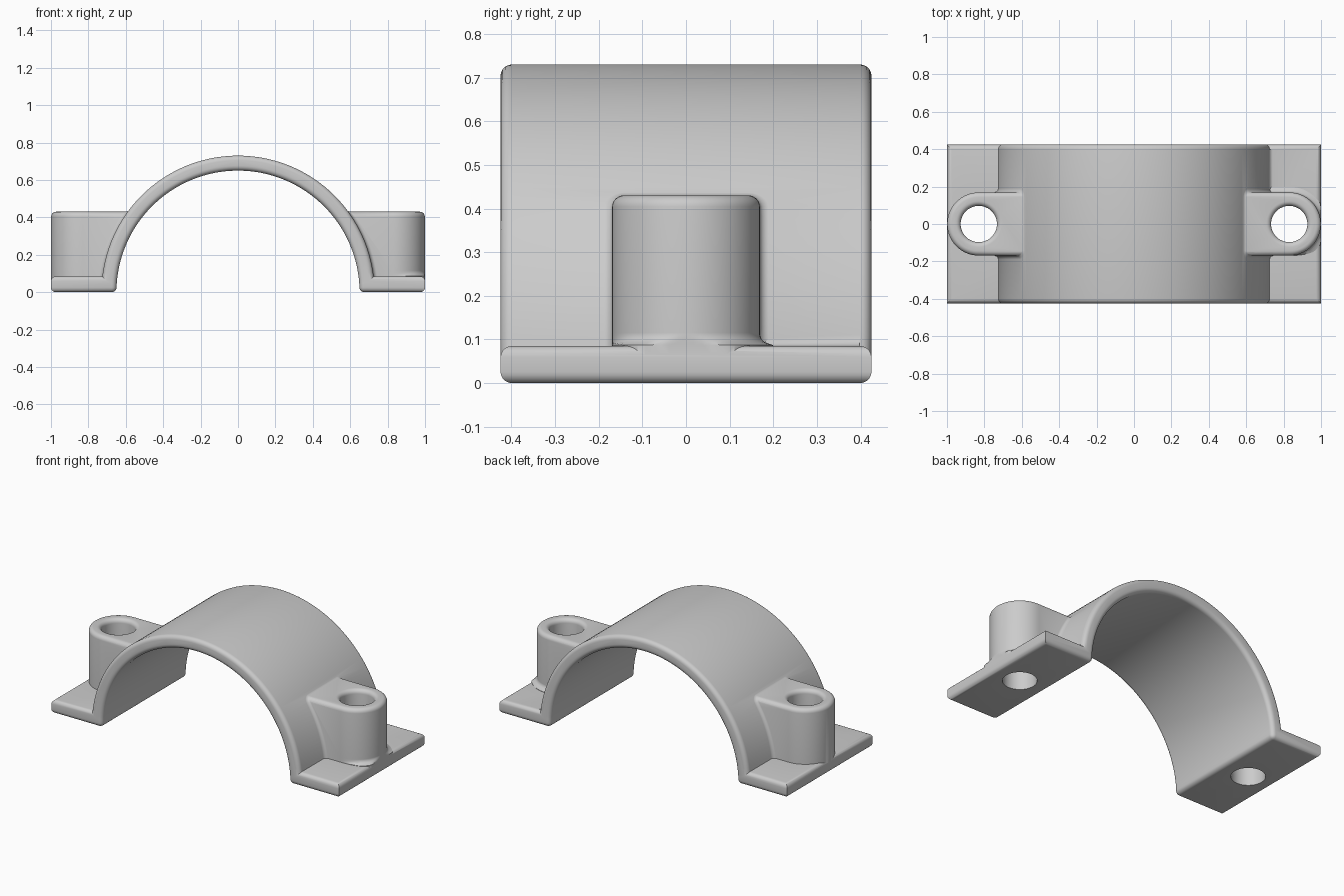
import bpy, bmesh
from math import sin, cos, pi, sqrt, radians

if "Cube" in bpy.data.objects:
    bpy.data.objects.remove(bpy.data.objects["Cube"])

W, FL = 0.425, 0.085          # half width, flange thickness
RO, RI = 0.73, 0.65           # arch radii
BX, BR, BT = 0.83, 0.169, 0.43  # boss centre, radius, top
E = 0.026                     # edge rounding


def loft(name, rings, flip=False, tweak=None):
    """Closed solid through equal-length rings of points."""
    bm = bmesh.new()
    s = -1 if flip else 1
    vs = [[bm.verts.new((s * x, y, z)) for x, y, z in r] for r in rings]
    n = len(vs[0])
    for a, b in zip(vs, vs[1:]):
        for i in range(n):
            j = (i + 1) % n
            bm.faces.new((a[i], a[j], b[j], b[i]))
    bm.faces.new(vs[0])
    bm.faces.new(vs[-1])
    bmesh.ops.recalc_face_normals(bm, faces=bm.faces)
    if tweak:
        tweak(bm)
    me = bpy.data.meshes.new(name)
    bm.to_mesh(me)
    bm.free()
    ob = bpy.data.objects.new(name, me)
    bpy.context.collection.objects.link(ob)
    return ob


def combine(ob, tool, op):
    bpy.context.view_layer.objects.active = ob
    m = ob.modifiers.new(op, 'BOOLEAN')
    m.operation, m.object, m.solver = op, tool, 'EXACT'
    bpy.ops.object.modifier_apply(modifier=m.name)
    bpy.data.objects.remove(tool)


def disc(cx, r, z, n=48):
    return [(cx + r * cos(2 * pi * i / n), r * sin(2 * pi * i / n), z) for i in range(n)]


def fillet(a, p, b, core, n=6):
    """Concave section from a to b bending towards p, closed by a buried core point."""
    out = [core]
    for i in range(n + 1):
        t = i / n
        out.append(tuple((1 - t)**2 * u + 2 * t * (1 - t) * v + t * t * w
                         for u, v, w in zip(a, p, b)))
    return out


# Half-ring arch with two flanges, rounded along its edges
def arc(r, z0, n=80):
    from math import asin
    t0 = asin(z0 / r)
    return [(r * cos(t0 + (pi - 2 * t0) * i / n), r * sin(t0 + (pi - 2 * t0) * i / n))
            for i in range(n + 1)]


prof = ([(1, 0), (1, FL)] + arc(RO, FL) + [(-1, FL), (-1, 0), (-RI, 0)]
        + arc(RI, 0.045)[::-1] + [(RI, 0)])


def round_edges(bm):
    pick = []
    for e in bm.edges:
        a, b = (v.co for v in e.verts)
        if abs(a.y - b.y) > 0.1:
            if abs(a.x) > 0.99 or a.z < 0.001:
                pick.append(e)
        elif not (abs(a.x) > 0.99 and abs(a.x - b.x) < 0.001):
            pick.append(e)
    bmesh.ops.bevel(bm, geom=pick, offset=E, offset_type='OFFSET', segments=5,
                    profile=0.5, affect='EDGES', clamp_overlap=False)
    bmesh.ops.recalc_face_normals(bm, faces=bm.faces)


clamp = loft("pipe_clamp_half", [[(x, y, z) for x, z in prof] for y in (-W, W)], tweak=round_edges)


# Screw boss outline: half circle running straight into the arch
def boss_ring(z, inset=0.0, flare=0.0):
    pts = []
    for i in range(33):
        a = -pi / 2 + pi * i / 32
        r = BR - inset + flare * min(1, (sin(a) + 1) * 4)
        pts.append((min(BX + r * cos(a), 0.999), r * sin(a), z))
    return [(0.5, pts[0][1], z)] + pts + [(0.5, pts[-1][1], z)]


STEPS = [i / 6 for i in range(7)]
for flip in (False, True):
    # Boss with rounded top; the right one has a flared foot
    rings = [boss_ring(0.05, flare=0 if flip else 0.03)]
    if not flip:
        rings += [boss_ring(FL + 0.002 + 0.028 * sin(t * pi / 2), flare=0.03 * (1 - sin(pi / 2 - 0) )
                            if t == 1 else 0.03 * (1 - sqrt(1 - (1 - sin(t * pi / 2))**2)))
                  for t in STEPS]
    rings += [boss_ring(BT - E + E * sin(t * pi / 2), inset=E * (1 - cos(t * pi / 2))) for t in STEPS]
    boss = loft("screw_boss", rings, flip)
    core = loft("bore_trim", [[(0.69 * cos(2 * pi * i / 96), y, 0.69 * sin(2 * pi * i / 96))
                               for i in range(96)] for y in (-0.3, 0.3)])
    combine(boss, core, 'DIFFERENCE')
    combine(clamp, boss, 'UNION')

    # Fillet where the boss meets the arch
    half = [(BR, 0.06 + (BT - E - 0.06) * i / 16, 1, 0) for i in range(16)]
    half += [(BR - E + E * cos(t * pi / 2), BT - E + E * sin(t * pi / 2),
              cos(t * pi / 2), sin(t * pi / 2)) for t in STEPS]
    path = half + [(-y, z, -ny, nz) for y, z, ny, nz in reversed(half)]
    sections = []
    for y, z, ny, nz in path:
        def on_arch(yy, zz, r=RO - 0.001):
            return (sqrt(r * r - zz * zz), yy, zz)
        iy, iz = y - 0.001 * ny, z - 0.001 * nz
        p = on_arch(iy, iz)
        d = 0.03 - 0.014 * nz
        a = on_arch(y + 0.03 * ny, z + 0.012 * nz)
        b = (p[0] + d, iy, iz)
        sections.append(fillet(a, p, b, (p[0] - 0.015, iy - 0.008 * ny, iz - 0.008 * nz)))
    combine(clamp, loft("boss_fillet", sections, flip), 'UNION')

    # Screw hole with a rounded rim
    hole = [disc(BX, 0.097, -0.1), disc(BX, 0.097, BT - E)]
    hole += [disc(BX, 0.097 + E * (1 - cos(t * pi / 2)), BT - E + E * sin(t * pi / 2)) for t in STEPS[1:]]
    hole.append(disc(BX, 0.097 + E, 0.6))
    combine(clamp, loft("screw_hole", hole, flip), 'DIFFERENCE')

# Fillet at the foot of the arch, right rear corner only
jx = sqrt(RO * RO - FL * FL) - 0.001
combine(clamp, loft("foot_fillet", [fillet((jx + 0.026, y, FL - 0.001), (jx, y, FL - 0.001),
                                           (jx - 0.004, y, FL + 0.025), (jx - 0.02, y, FL - 0.02))
                                    for y in (0.15, 0.398)]), 'UNION')

bpy.ops.object.select_all(action='DESELECT')
clamp.select_set(True)
bpy.context.view_layer.objects.active = clamp
bpy.ops.object.shade_smooth_by_angle(angle=radians(30))
